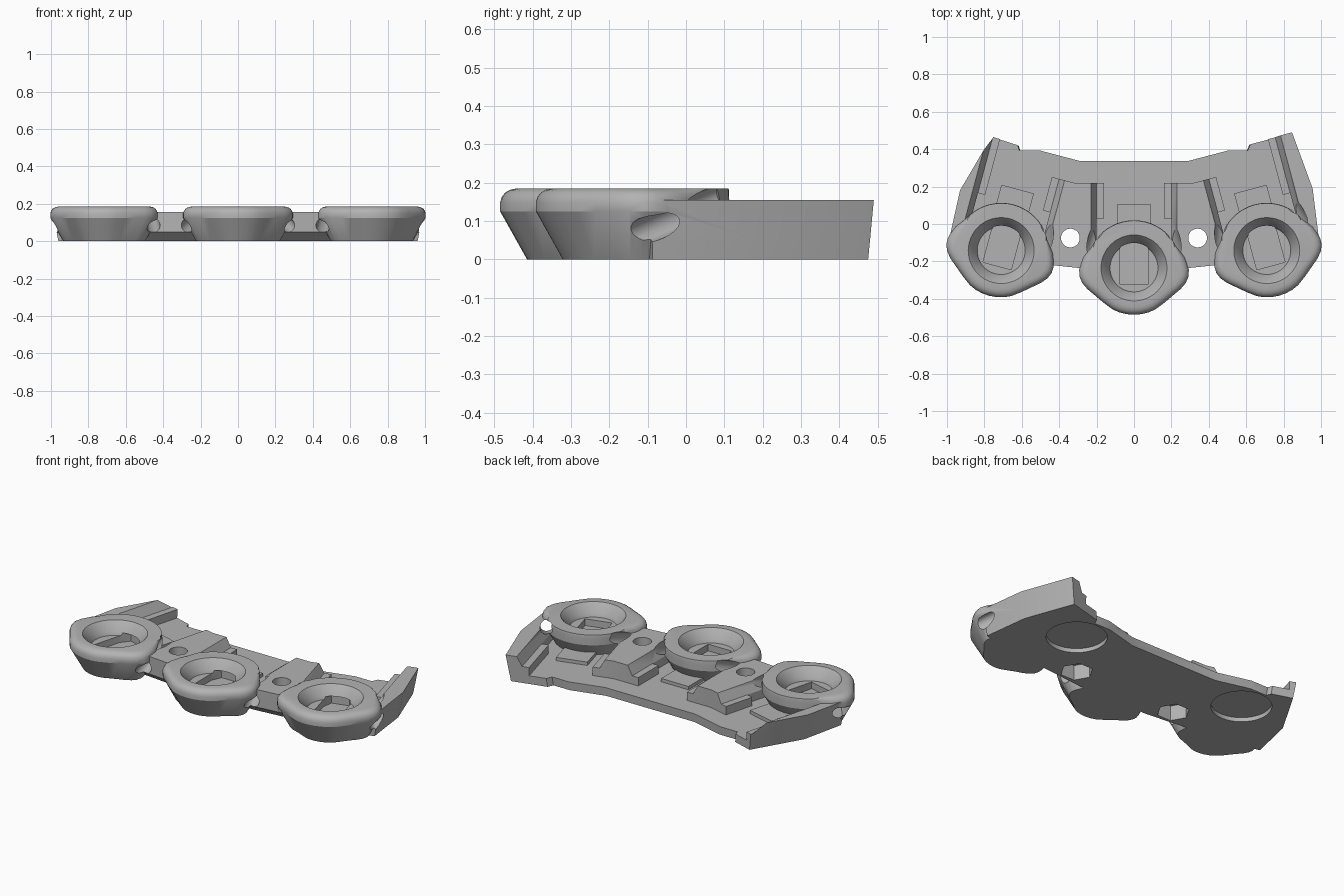
import bpy, bmesh, math
from mathutils import Matrix, Vector

cube = bpy.data.objects.get("Cube")
if cube:
    bpy.data.objects.remove(cube, do_unlink=True)

grey = bpy.data.materials.new("plain_grey")
grey.use_nodes = True
COLOUR = (0.45, 0.45, 0.45, 1)
grey.diffuse_color = COLOUR
grey.node_tree.nodes["Principled BSDF"].inputs["Base Color"].default_value = COLOUR

TOP, FLOOR = 0.155, 0.05
# Placement of the three cups and the pockets behind them
PLACES = [Matrix.Translation((x, y, 0)) @ Matrix.Rotation(math.radians(a), 4, "Z")
          for x, y, a in ((-0.71, -0.142, -15), (0, -0.235, 0), (0.71, -0.142, 15))]


def loft(name, rings, place=Matrix()):
    """Closed solid through rings of equal point count."""
    bm = bmesh.new()
    loops = [[bm.verts.new(place @ Vector(p)) for p in ring] for ring in rings]
    n = len(loops[0])
    for a, b in zip(loops, loops[1:]):
        for i in range(n):
            j = (i + 1) % n
            bm.faces.new((a[i], a[j], b[j], b[i]))
    bm.faces.new(loops[0])
    bm.faces.new(loops[-1])
    bmesh.ops.recalc_face_normals(bm, faces=bm.faces)
    mesh = bpy.data.meshes.new(name)
    bm.to_mesh(mesh)
    bm.free()
    mesh.materials.append(grey)
    obj = bpy.data.objects.new(name, mesh)
    bpy.context.collection.objects.link(obj)
    return obj


def prism(name, outline, z0, z1, place=Matrix()):
    return loft(name, [[(x, y, z) for x, y in outline] for z in (z0, z1)], place)


def circle(r, z, n=48):
    return [(r * math.cos(i * math.tau / n), r * math.sin(i * math.tau / n), z) for i in range(n)]


def mirrored(half):
    """Complete a right-hand outline with its left half."""
    return half + [(-x, y) for x, y in reversed(half) if abs(x) > 1e-6]


def combine(target, tool, operation):
    mod = target.modifiers.new(operation, "BOOLEAN")
    mod.operation, mod.solver, mod.object = operation, "EXACT", tool
    bpy.context.view_layer.objects.active = target
    bpy.ops.object.modifier_apply(modifier=mod.name)
    bpy.data.objects.remove(tool, do_unlink=True)


# Base block with two end wings; lower edge tapers inwards
outline = [(-0.245, -0.24), (0.245, -0.24), (0.49, -0.215), (0.75, -0.15), (0.99, -0.09),
           (0.955, 0.19), (0.845, 0.49), (0.635, 0.435), (0.62, 0.4), (0.51, 0.4),
           (0.3, 0.345), (-0.3, 0.345), (-0.51, 0.4), (-0.625, 0.4), (-0.635, 0.43),
           (-0.76, 0.47), (-0.93, 0.18), (-0.99, -0.09), (-0.75, -0.15), (-0.49, -0.215)]
bottom = [(x * 0.97, y * 0.97 + (0.05 if y < -0.2 else 0), 0) for x, y in outline]
middle = [(x * 0.98, y if y < -0.2 else y * 0.98, FLOOR) for x, y in outline]
tray = loft("mount_tray", [bottom, middle, [(x, y, TOP) for x, y in outline]])

# Low rear floor behind the plateaus
rear = mirrored([(0.32, 0.22), (0.46, 0.257), (0.62, 0.3), (0.62, 0.7)])
combine(tray, prism("rear_cutter", rear, FLOOR, 0.3), "DIFFERENCE")

# Stepped pocket behind each cup
deep = mirrored([(0.2, -0.02), (0.2, 0.265), (0.16, 0.265), (0.16, 0.8)])
for i, place in enumerate(PLACES):
    rings = [[(-w, -0.03, z), (w, -0.03, z), (w, 0.8, z), (-w, 0.8, z)]
             for w, z in ((0.2, 0.1), (0.233, 0.16))]
    combine(tray, loft("ledge_cutter", rings, place), "DIFFERENCE")
    combine(tray, prism("pocket_cutter", deep, FLOOR, 0.2, place), "DIFFERENCE")
    tile = [(-0.09, 0.1), (0.09, 0.1), (0.09, 0.34), (-0.09, 0.34)]
    combine(tray, prism("pocket_tile", tile, 0.03, 0.07, place), "UNION")

# Cups: tapered underside, rounded front rim, plain rear rim
half = [(0, -0.25), (0.04, -0.247), (0.08, -0.237), (0.115, -0.221), (0.16, -0.188),
        (0.205, -0.15), (0.25, -0.112), (0.277, -0.08), (0.292, -0.045), (0.293, -0.01),
        (0.284, 0.025), (0.27, 0.06)]
half += [(0.255 * math.cos(math.radians(a)), 0.255 * math.sin(math.radians(a)))
         for a in range(27, 91, 7)] + [(0, 0.255)]
cup_outline = mirrored(half)


def cup_ring(z, inset):
    ring = []
    for x, y in cup_outline:
        d = inset * (1 if z < 0.13 else max(0.05, min(1, (0.14 - y) / 0.1)))
        k = 1 - d / math.hypot(x, y)
        ring.append((x * k, y * k, z))
    return ring


PROFILE = ((0, 0.07), (0.125, 0), (0.148, 0), (0.162, 0.004), (0.173, 0.012),
           (0.181, 0.025), (0.185, 0.043))
for place in PLACES:
    combine(tray, loft("cup", [cup_ring(z, d) for z, d in PROFILE], place), "UNION")

# Bowls, key slots and angled side bores
slot = mirrored([(0.078, -0.085), (0.078, 0.095), (0.052, 0.155)])
for place in PLACES:
    bowl = [circle(0.128, 0.115), circle(0.135, 0.135), circle(0.178, 0.187), circle(0.178, 0.25)]
    combine(tray, loft("bowl_cutter", bowl, place), "DIFFERENCE")
    combine(tray, prism("slot_cutter", slot, 0.075, 0.13, place), "DIFFERENCE")
    for side in (-1, 1):
        start, end = Vector((side * 0.3, -0.1, 0.05)), Vector((side * 0.195, 0.2, 0.165))
        axis = end - start
        turn = axis.to_track_quat("Z", "Y").to_matrix().to_4x4()
        bore = [circle(0.036, -0.05, 24), circle(0.036, axis.length, 24)]
        combine(tray, loft("bore_cutter", bore, place @ Matrix.Translation(start) @ turn),
                "DIFFERENCE")

# Screw holes with hexagonal nut recesses, and round recesses underneath
for side in (-1, 1):
    screw = Matrix.Translation((side * 0.34, -0.075, 0))
    seat = Matrix.Translation((side * 0.58, 0.21, 0))
    combine(tray, loft("screw_cutter", [circle(0.05, -0.1), circle(0.05, 0.3)], screw),
            "DIFFERENCE")
    combine(tray, loft("nut_cutter", [circle(0.09, -0.1, 6), circle(0.09, 0.09, 6)], screw),
            "DIFFERENCE")
    combine(tray, loft("recess_cutter", [circle(0.165, -0.1), circle(0.165, 0.025)], seat),
            "DIFFERENCE")

for obj in bpy.context.selected_objects:
    obj.select_set(False)
tray.select_set(True)
bpy.context.view_layer.objects.active = tray
bpy.ops.object.shade_smooth_by_angle(angle=math.radians(28))
